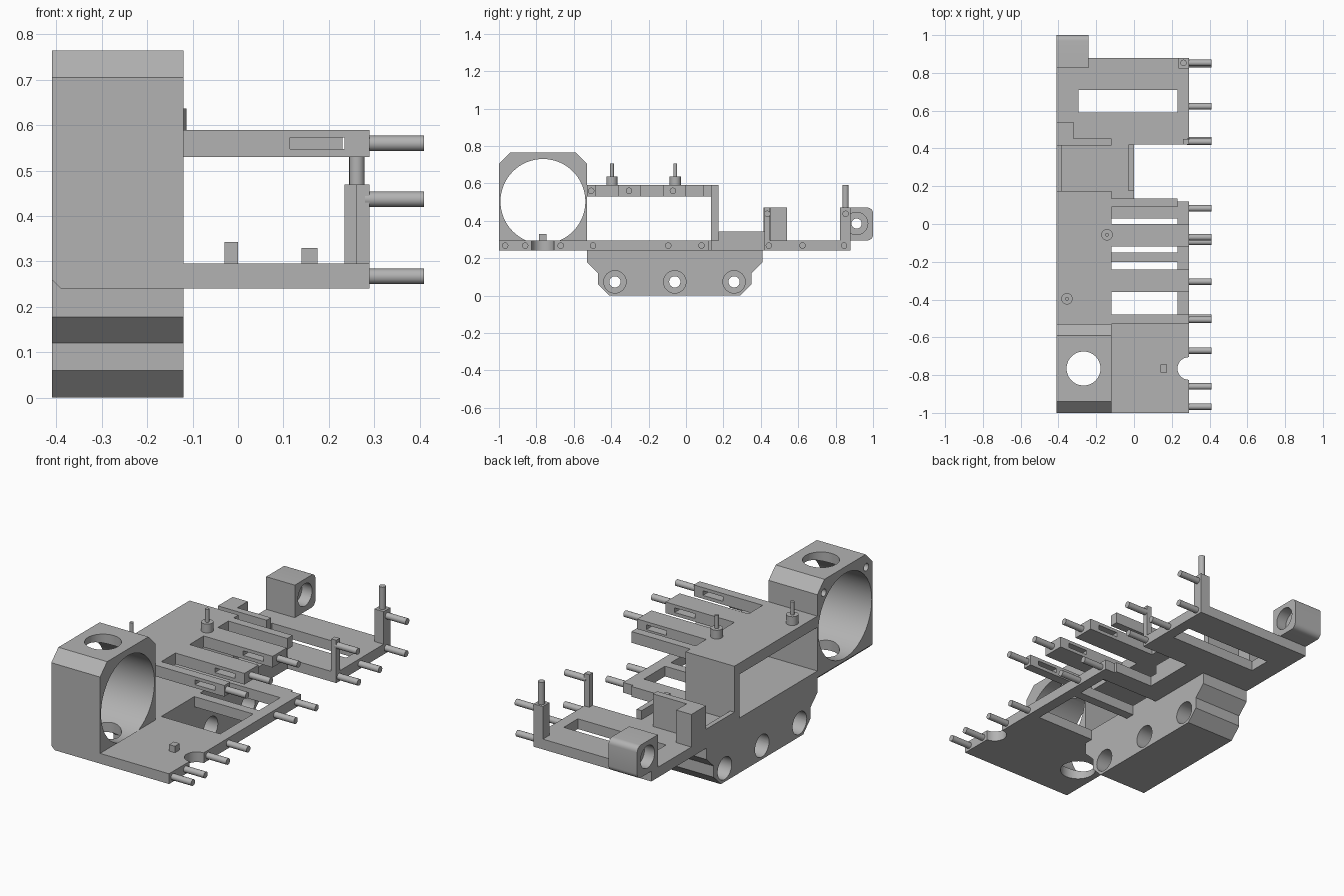
import bpy, bmesh, math
from mathutils import Matrix, Vector

cube = bpy.data.objects.get("Cube")
if cube:
    bpy.data.objects.remove(cube, do_unlink=True)

grey = bpy.data.materials.new("light_grey")
grey.use_nodes = True
grey.diffuse_color = (0.45, 0.45, 0.45, 1)
grey.node_tree.nodes["Principled BSDF"].inputs["Base Color"].default_value = (0.45, 0.45, 0.45, 1)


def finish(name, bm):
    bmesh.ops.recalc_face_normals(bm, faces=bm.faces)
    mesh = bpy.data.meshes.new(name)
    bm.to_mesh(mesh)
    bm.free()
    mesh.materials.append(grey)
    ob = bpy.data.objects.new(name, mesh)
    bpy.context.collection.objects.link(ob)
    return ob


def prism(name, points, axis, lo, hi):
    """Extrude a 2D profile along an axis; profile uses the other two axes in order."""
    bm = bmesh.new()
    verts = []
    for p in points:
        co = list(p)
        co.insert("xyz".index(axis), lo)
        verts.append(bm.verts.new(co))
    face = bm.faces.new(verts)
    out = bmesh.ops.extrude_face_region(bm, geom=[face])
    step = Vector((axis == "x", axis == "y", axis == "z")) * (hi - lo)
    bmesh.ops.translate(bm, vec=step, verts=[g for g in out["geom"] if isinstance(g, bmesh.types.BMVert)])
    return finish(name, bm)


def box(name, x, y, z):
    return prism(name, [(x[0], y[0]), (x[1], y[0]), (x[1], y[1]), (x[0], y[1])], "z", *z)


def cylinder(name, centre, r, axis, lo, hi, sides=32):
    pts = [(centre[0] + r * math.cos(i * math.tau / sides),
            centre[1] + r * math.sin(i * math.tau / sides)) for i in range(sides)]
    return prism(name, pts, axis, lo, hi)


def smooth(ob):
    bpy.ops.object.select_all(action="DESELECT")
    bpy.context.view_layer.objects.active = ob
    ob.select_set(True)
    bpy.ops.object.shade_smooth_by_angle(angle=math.radians(30))


def cut(ob, *cutters):
    bpy.context.view_layer.objects.active = ob
    for c in cutters:
        mod = ob.modifiers.new("cut", "BOOLEAN")
        mod.operation, mod.solver, mod.object = "DIFFERENCE", "EXACT", c
        bpy.ops.object.modifier_apply(modifier=mod.name)
        bpy.data.objects.remove(c, do_unlink=True)
    smooth(ob)


LEFT, MID, RIGHT = -0.41, -0.12, 0.29
BASE, FLOOR = 0.24, 0.295

# Ring housing: chamfered block, large cross bore, vertical hole, blind screw holes
housing = prism("ring_housing", [(-1, BASE), (-0.53, BASE), (-0.53, 0.705), (-0.59, 0.765),
                                 (-0.94, 0.765), (-1, 0.705)], "x", LEFT, MID)
cut(housing,
    cylinder("bore", (-0.765, 0.503), 0.227, "x", -0.5, 0, 64),
    cylinder("vertical_hole", (-0.267, -0.765), 0.09, "z", 0, 1, 48),
    prism("edge", [(-0.43, 0.28), (-0.43, 0.22), (-0.37, 0.22)], "y", -1.1, -0.5),
    *[cylinder("screw_hole", (y, 0.695), 0.02, "x", -0.5, -0.3, 20) for y in (-0.945, -0.585)])

# Base plate with its windows and front round notch
plate = prism("base_plate", [(MID, -1), (RIGHT, -1), (RIGHT, 0.12), (0.23, 0.12), (0.23, 0.135),
                             (0, 0.135), (0, 0.42), (RIGHT, 0.42), (RIGHT, 0.88), (LEFT, 0.88),
                             (LEFT, -0.53), (MID, -0.53)], "z", BASE, FLOOR)
cut(plate,
    box("window", (MID, 0.23), (-0.48, -0.2), (0, 1)),
    box("window", (MID, 0.23), (-0.15, 0.03), (0, 1)),
    box("window", (-0.295, 0.23), (0.59, 0.71), (0, 1)),
    cylinder("notch", (RIGHT, -0.765), 0.06, "z", 0, 1))
box("front_stop", (0.14, 0.175), (-0.785, -0.745), (FLOOR, 0.33))

# Lower keel with stepped ends and three counterbored cross holes
keel = prism("lower_keel", [(-0.53, BASE), (-0.53, 0.178), (-0.47, 0.12), (-0.47, 0.06), (-0.41, 0),
                            (0.29, 0), (0.35, 0.06), (0.35, 0.12), (0.41, 0.178), (0.41, BASE)],
             "x", LEFT, MID)
holes = []
for y in (-0.38, -0.06, 0.257):
    holes += [cylinder("through_hole", (y, 0.073), 0.03, "x", -0.5, 0),
              cylinder("left_counterbore", (y, 0.073), 0.06, "x", -0.5, LEFT + 0.1),
              cylinder("right_counterbore", (y, 0.073), 0.06, "x", MID - 0.1, 0)]
cut(keel, *holes)

# Upper deck, its rear wall and slotted fingers
box("upper_deck", (LEFT, MID), (-0.53, 0.175), (0.53, 0.59))
box("deck_rear_wall", (LEFT, MID), (0.133, 0.175), (FLOOR, 0.53))
for y0, y1 in ((-0.53, -0.48), (-0.36, -0.24), (-0.12, 0)):
    finger = box("deck_finger", (MID, RIGHT), (y0, y1), (0.53, 0.59))
    cut(finger, box("slot", (0.115, 0.235), (y0 - 0.1, y1 + 0.1), (0.548, 0.573)))
box("short_deck_finger", (MID, 0.23), (0.09, 0.135), (0.53, 0.59))

# Stepped pegs on the deck
for x, y in ((-0.143, -0.057), (-0.355, -0.396)):
    smooth(cylinder("peg_base", (x, y), 0.03, "z", 0.59, 0.637))
    smooth(cylinder("peg_tip", (x, y), 0.01, "z", 0.637, 0.707, 20))

# Shallow pocket rails and the L-shaped wall behind them
for x in ((LEFT, -0.385), (-0.03, 0)):
    box("pocket_rail", x, (0.175, 0.42), (FLOOR, 0.343))
prism("corner_wall", [(LEFT, 0.415), (MID, 0.415), (MID, 0.452), (-0.32, 0.452), (-0.32, 0.54), (LEFT, 0.54)],
      "z", FLOOR, 0.47)

# Rear posts with a vertical pin
box("thin_post", (0.26, RIGHT), (0.42, 0.45), (FLOOR, 0.47))
box("rear_post", (0.235, RIGHT), (0.823, 0.88), (FLOOR, 0.47))
smooth(cylinder("vertical_pin", (0.262, 0.853), 0.017, "z", 0.47, 0.59, 20))

# Rear bearing block, rounded on its outer edges and bored across
profile = [(0.825, FLOOR), (0.825, 0.47)]
for cz, start in ((0.44, 90), (FLOOR + 0.03, 0)):
    for i in range(7):
        a = math.radians(start - i * 15)
        profile.append((0.97 + 0.03 * math.cos(a), cz + 0.03 * math.sin(a)))
bearing = prism("bearing_block", profile, "x", LEFT, -0.24)
cut(bearing,
    cylinder("through_hole", (0.912, 0.385), 0.027, "x", -0.5, 0),
    cylinder("left_counterbore", (0.912, 0.385), 0.06, "x", -0.5, LEFT + 0.06),
    cylinder("right_counterbore", (0.912, 0.385), 0.06, "x", -0.3, 0))

# Side pins at three heights
rows = {0.267: (-0.967, -0.86, -0.67, -0.497, -0.095, 0.083, 0.443, 0.623, 0.845),
        0.56: (-0.507, -0.305, -0.07),
        0.437: (0.435, 0.853)}
for z, ys in rows.items():
    for y in ys:
        smooth(cylinder("side_pin", (y, z), 0.017, "x", RIGHT - 0.01, 0.41, 20))
